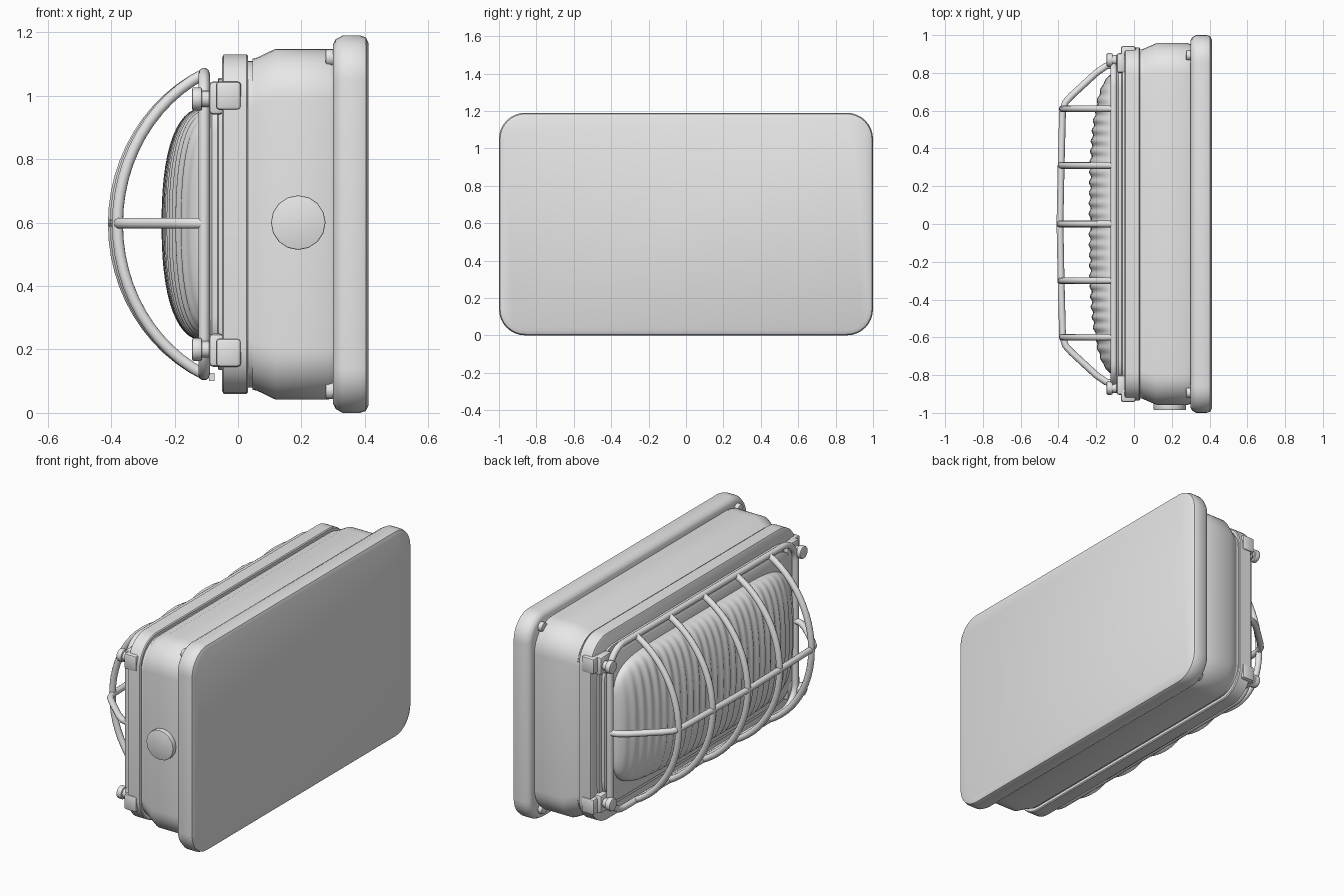
import bpy, bmesh, math
from mathutils import Vector, Matrix

if "Cube" in bpy.data.objects:
    bpy.data.objects.remove(bpy.data.objects["Cube"])

ZC = 0.595  # height of the lamp centre line

grey = bpy.data.materials.new("cast grey")
grey.diffuse_color = (0.8, 0.8, 0.8, 1)
grey.use_nodes = True
grey.node_tree.nodes["Principled BSDF"].inputs["Base Color"].default_value = grey.diffuse_color


def finish(ob, angle=35):
    """Colour the part and smooth it, keeping hard edges."""
    ob.data.materials.clear()
    ob.data.materials.append(grey)
    bpy.ops.object.select_all(action='DESELECT')
    ob.select_set(True)
    bpy.context.view_layer.objects.active = ob
    bpy.ops.object.shade_smooth_by_angle(angle=math.radians(angle))
    return ob


def from_bm(name, bm, angle=35):
    bmesh.ops.recalc_face_normals(bm, faces=bm.faces[:])
    me = bpy.data.meshes.new(name)
    bm.to_mesh(me)
    bm.free()
    ob = bpy.data.objects.new(name, me)
    bpy.context.collection.objects.link(ob)
    return finish(ob, angle)


def rounded(hy, hz, r, x, seg=8):
    """Rounded rectangle facing along x."""
    pts = []
    for k, (sy, sz) in enumerate([(1, 1), (-1, 1), (-1, -1), (1, -1)]):
        for i in range(seg + 1):
            a = math.pi / 2 * (k + i / seg)
            pts.append((x, sy * (hy - r) + r * math.cos(a),
                        ZC + sz * (hz - r) + r * math.sin(a)))
    return pts


def loft(name, stations):
    """Skin rounded rectangles given as (x, half width, half height, radius)."""
    bm = bmesh.new()
    rings = [[bm.verts.new(p) for p in rounded(hy, hz, r, x)]
             for x, hy, hz, r in stations]
    n = len(rings[0])
    for a, b in zip(rings, rings[1:]):
        for i in range(n):
            bm.faces.new((a[i], a[(i + 1) % n], b[(i + 1) % n], b[i]))
    bm.faces.new(rings[0])
    bm.faces.new(rings[-1])
    return from_bm(name, bm)


def tube(name, pts, radius=0.018, cyclic=False):
    """Round wire through the given points."""
    cu = bpy.data.curves.new(name, 'CURVE')
    cu.dimensions = '3D'
    cu.bevel_depth = radius
    cu.bevel_resolution = 3
    cu.use_fill_caps = True
    sp = cu.splines.new('POLY')
    sp.points.add(len(pts) - 1)
    for p, c in zip(sp.points, pts):
        p.co = (*c, 1)
    sp.use_cyclic_u = cyclic
    ob = bpy.data.objects.new(name, cu)
    bpy.context.collection.objects.link(ob)
    bpy.ops.object.select_all(action='DESELECT')
    ob.select_set(True)
    bpy.context.view_layer.objects.active = ob
    bpy.ops.object.convert(target='MESH')
    return finish(bpy.context.view_layer.objects.active, 60)


def disc(name, centre, radius, depth, axis, sides=16, bevel=0.006):
    bm = bmesh.new()
    rot = Vector((0, 0, 1)).rotation_difference(Vector(axis)).to_matrix().to_4x4()
    bmesh.ops.create_cone(bm, cap_ends=True, segments=sides, radius1=radius,
                          radius2=radius, depth=depth,
                          matrix=Matrix.Translation(centre) @ rot)
    rims = [e for e in bm.edges if any(len(f.verts) > 4 for f in e.link_faces)]
    bmesh.ops.bevel(bm, geom=rims, offset=bevel, segments=2, affect='EDGES', profile=0.5)
    return from_bm(name, bm)


def block(name, lo, hi, bevel=0.008):
    bm = bmesh.new()
    bmesh.ops.create_cube(bm, size=1)
    for v in bm.verts:
        v.co = [l + (c + 0.5) * (h - l) for l, h, c in zip(lo, hi, v.co)]
    if bevel:
        bmesh.ops.bevel(bm, geom=bm.edges[:], offset=bevel, segments=2,
                        affect='EDGES', profile=0.5)
    return from_bm(name, bm)


# Mounting plate, housing, gasket and front frame
loft("mounting_plate", [(0.30, .972, .567, .115), (0.308, .988, .583, .13),
                        (0.33, 1, .595, .14), (0.385, 1, .595, .14),
                        (0.403, .994, .589, .135), (0.412, .975, .57, .12)])
loft("housing", [(0.045, .925, .522, .15), (0.06, .932, .525, .15),
                 (0.118, .957, .553, .16), (0.285, .957, .553, .16),
                 (0.305, .95, .545, .16)])
loft("gasket", [(0.025, .925, .515, .15), (0.05, .925, .515, .15)])
loft("front_frame", [(-0.05, .925, .525, .14), (-0.045, .935, .535, .15),
                     (0.027, .935, .535, .15), (0.032, .93, .53, .145)])
loft("frame_step", [(-0.09, .845, .415, .13), (-0.082, .86, .43, .14),
                    (-0.065, .86, .43, .14), (-0.062, .88, .46, .14),
                    (-0.04, .88, .46, .14)])

# Rippled glass dome
bm = bmesh.new()
rows, cols = 180, 28
grid = []
for i in range(rows + 1):
    u = math.sin((i / rows * 2 - 1) * math.pi / 2) * 0.35 + (i / rows * 2 - 1) * 0.65
    y = 0.8 * u
    wide = 0.37 * max(0, 1 - abs(u) ** 7) ** (1 / 5)
    deep = 0.147 * max(0, 1 - abs(u) ** 3) ** (1 / 2.4)
    ripple = 0.006 * math.cos(y * 2 * math.pi / 0.055) * (1 - abs(u) ** 6)
    row = []
    for j in range(cols + 1):
        t = math.pi * j / cols
        s = max(0, math.sin(t)) ** 0.75
        c = math.copysign(abs(math.cos(t)) ** 0.85, math.cos(t))
        row.append(bm.verts.new((-0.088 - (deep + ripple) * s, y, ZC + wide * c)))
    grid.append(row)
for a, b in zip(grid, grid[1:]):
    for j in range(cols):
        bm.faces.new((a[j], a[j + 1], b[j + 1], b[j]))
bmesh.ops.remove_doubles(bm, verts=bm.verts[:], dist=1e-5)
from_bm("glass_dome", bm, 60)

# Wire guard: base loop, five hoops and one long rail
tube("guard_loop", rounded(.845, .475, .12, -0.107), 0.018, True)
for y in (-0.6, -0.3, 0, 0.31, 0.61):
    apex = 0.275 + 0.013 * (1 - abs(y) / 0.6)
    hoop = []
    for i in range(25):
        a = math.radians(-65 + 130 * i / 24)
        d = (math.cos(a) - math.cos(math.radians(65))) / (1 - math.cos(math.radians(65)))
        hoop.append((-0.105 - apex * d, y, ZC + 0.475 * math.sin(a) / math.sin(math.radians(65))))
    tube("guard_hoop", hoop)
half = [(-0.105, .845), (-0.15, .835), (-0.20, .80), (-0.33, .68), (-0.362, .645),
        (-0.378, .60), (-0.386, .3)]
rail = half + [(-0.392, 0)] + [(x, -y) for x, y in reversed(half)]
tube("guard_rail", [(x, y, ZC + 0.003) for x, y in rail])

# Corner clamps with bolts, and fixing screws behind them
for sy in (-1, 1):
    for sz in (-1, 1):
        def span(a, b, s, c=0):
            return sorted((c + s * a, c + s * b))
        y0, y1 = span(.80, .905, sy)
        z0, z1 = span(.345, .45, sz, ZC)
        block("clamp_foot", (-0.092, y0, z0), (-0.045, y1, z1), 0.014)
        y0, y1 = span(.87, .942, sy)
        z0, z1 = span(.36, .45, sz, ZC)
        block("clamp_arm", (-0.07, y0, z0), (0.01, y1, z1), 0.012)
        centre = Vector((-0.115, sy * .868, ZC + sz * .395))
        disc("clamp_bolt", centre + Vector((-0.014, 0, 0)), 0.036, 0.032, (1, 0, 0))
        disc("clamp_washer", centre + Vector((0.012, 0, 0)), 0.026, 0.05, (1, 0, 0))
        disc("plate_screw", (0.293, sy * .893, ZC + sz * .525), 0.027, 0.035, (1, 0, 0))

# Cable entry plug on the end wall and thin strip under the guard
disc("entry_plug", (0.19, -0.963, 0.6), 0.086, 0.044, (0, 1, 0), 16, 0.004)
block("lower_strip", (-0.092, -.34, 0.1), (-0.074, .34, 0.125), 0)
